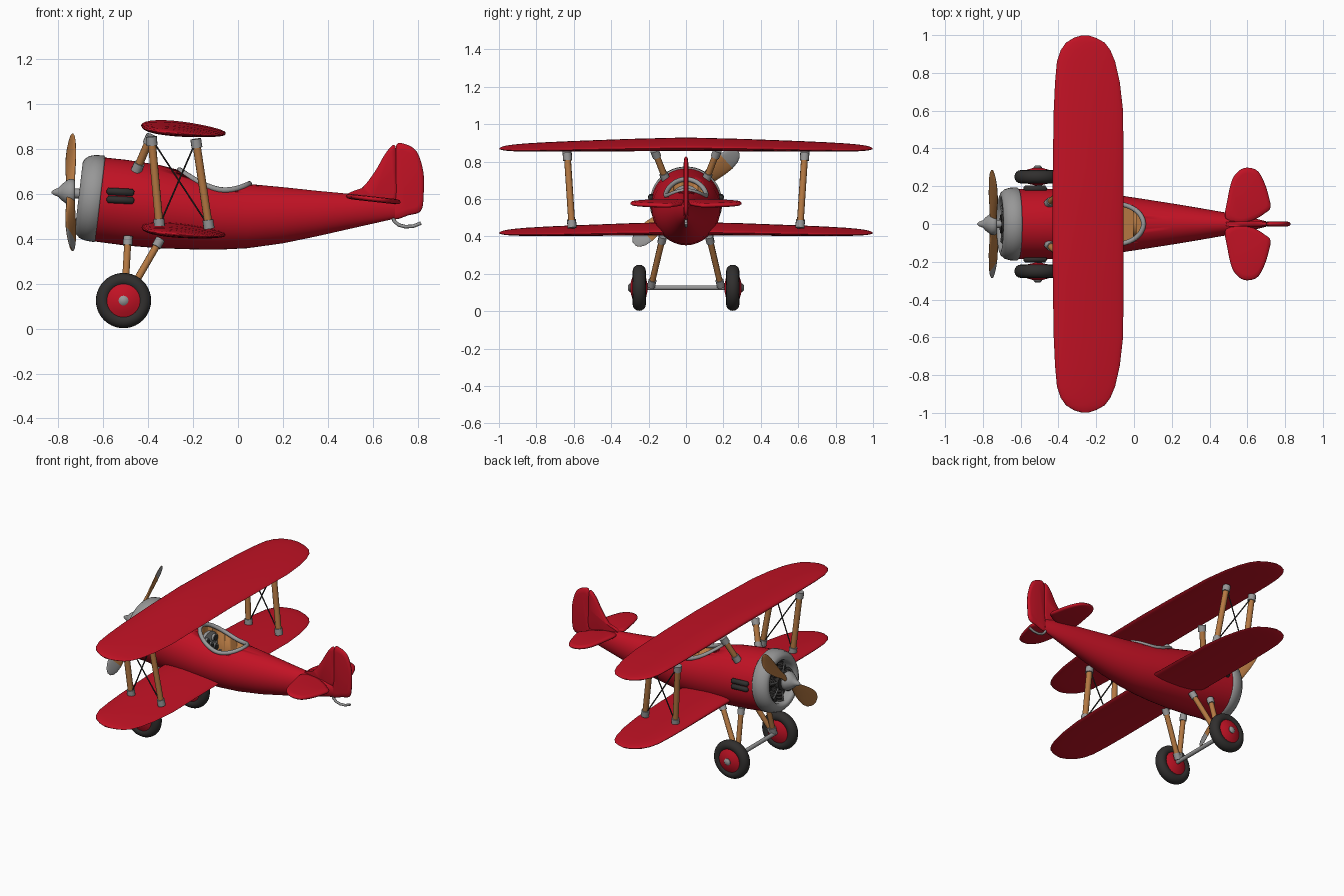
import bpy, bmesh, math
from math import sin, cos, pi, sqrt
from mathutils import Vector, Matrix

if "Cube" in bpy.data.objects:
    bpy.data.objects.remove(bpy.data.objects["Cube"])

def mat(name, c):
    m = bpy.data.materials.new(name)
    m.diffuse_color = (*c, 1)
    m.use_nodes = True
    m.node_tree.nodes["Principled BSDF"].inputs["Base Color"].default_value = m.diffuse_color
    return m

RED = mat("red paint", (0.54, 0.006, 0.018))
WOOD = mat("brown wood", (0.46, 0.19, 0.055))
GREY = mat("metal grey", (0.31, 0.31, 0.31))
DARK = mat("dark rubber", (0.03, 0.028, 0.027))

def finish(bm, name, mats, angle=40):
    bmesh.ops.recalc_face_normals(bm, faces=bm.faces)
    me = bpy.data.meshes.new(name)
    bm.to_mesh(me)
    bm.free()
    for m in mats:
        me.materials.append(m)
    ob = bpy.data.objects.new(name, me)
    bpy.context.collection.objects.link(ob)
    bpy.ops.object.select_all(action='DESELECT')
    ob.select_set(True)
    bpy.context.view_layer.objects.active = ob
    bpy.ops.object.shade_smooth_by_angle(angle=math.radians(angle))
    return ob

def loft(name, rings, mats, rule=None, angle=40, mtx=None):
    """Skin a list of equal closed rings and cap both ends."""
    bm = bmesh.new()
    rows = [[bm.verts.new(p) for p in r] for r in rings]
    n = len(rows[0])
    for a, b in zip(rows, rows[1:]):
        for i in range(n):
            bm.faces.new((a[i], a[(i + 1) % n], b[(i + 1) % n], b[i]))
    bm.faces.new(rows[0])
    bm.faces.new(rows[-1][::-1])
    if rule:
        for f in bm.faces:
            f.material_index = rule(f.calc_center_median())
    if mtx:
        bm.transform(mtx)
    return finish(bm, name, mats, angle)

def lathe(name, prof, m, start, axis, n=32, angle=40):
    """Revolve (distance, radius) points about an axis from start."""
    q = Vector(axis).to_track_quat('Z', 'Y').to_matrix().to_4x4()
    rings = [[(r * cos(2 * pi * i / n), r * sin(2 * pi * i / n), d) for i in range(n)] for d, r in prof]
    return loft(name, rings, [m], None, angle, Matrix.Translation(start) @ q)

def rod(name, p, q, r, m, n=12):
    d = Vector(q) - Vector(p)
    return lathe(name, [(0, r), (d.length, r)], m, p, d, n)

def strut(name, p, q, r=0.018):
    """Wooden strut with metal fittings on both ends."""
    p, q = Vector(p), Vector(q)
    u = (q - p).normalized()
    rod(name, p, q, r, WOOD)
    rod(name + "_top_fitting", p - u * 0.01, p + u * 0.03, r * 1.35, GREY)
    rod(name + "_bottom_fitting", q - u * 0.03, q + u * 0.01, r * 1.35, GREY)

def smooth(pts, k=5):
    """Closed rounded outline through the points."""
    out, n = [], len(pts)
    for i in range(n):
        a, b, c, d = (Vector(pts[(i + j) % n]) for j in (-1, 0, 1, 2))
        for s in range(k):
            t = s / k
            out.append(0.5 * (2 * b + (c - a) * t + (2 * a - 5 * b + 4 * c - d) * t * t + (3 * b - a - 3 * c + d) * t ** 3))
    return out

def plate(name, pts, half, place):
    """Thin rounded surface; place(u, v, w) maps it into the model."""
    o = smooth(pts)
    c = sum(o, Vector((0, 0))) / len(o)
    rings = []
    for s, w in ((0.8, -1), (0.95, -0.75), (1, -0.2), (1, 0.2), (0.95, 0.75), (0.8, 1)):
        rings.append([place(*(c + (p - c) * s), w * half) for p in o])
    return loft(name, rings, [RED], None, 60)

# Fuselage stations: x, top z, bottom z, half width
ST = [(-0.615, .762, .388, .186), (-0.5, .752, .37, .187), (-0.35, .729, .358, .183), (-0.2, .69, .353, .169),
      (-0.08, .662, .352, .152), (0.04, .645, .358, .134), (0.2, .63, .38, .109), (0.35, .614, .411, .084),
      (0.5, .6, .445, .058), (0.62, .588, .472, .035), (0.7, .575, .49, .014)]

def station(x):
    for a, b in zip(ST, ST[1:]):
        if x <= b[0]:
            t = (x - a[0]) / (b[0] - a[0])
            _, zt, zb, w = [i + (j - i) * t for i, j in zip(a, b)]
            return (zt + zb) / 2, (zt - zb) / 2, w

rings = []
for x, zt, zb, w in ST:
    zc, h = (zt + zb) / 2, (zt - zb) / 2
    k = 0.117 if x < -0.55 else 0
    rings.append([(x + k * h * sin(a), w * cos(a), zc + h * sin(a)) for a in [2 * pi * i / 48 for i in range(48)]])
body = loft("fuselage", rings, [RED, WOOD])

# Cockpit opening, rim and fittings
oval = [(-0.105 + 0.155 * cos(2 * pi * i / 48), 0.108 * sin(2 * pi * i / 48)) for i in range(48)]
cutter = loft("cockpit_cutter", [[(x, y, z) for x, y in oval] for z in (0.49, 0.9)], [RED, WOOD], lambda c: 1)
cutter.hide_render = True
cutter.hide_viewport = True
cut = body.modifiers.new("cockpit", 'BOOLEAN')
cut.operation, cut.object, cut.solver = 'DIFFERENCE', cutter, 'EXACT'
cu = bpy.data.curves.new("cockpit_rim", 'CURVE')
cu.dimensions, cu.bevel_depth, cu.bevel_resolution = '3D', 0.013, 3
sp = cu.splines.new('POLY')
sp.points.add(len(oval) - 1)
sp.use_cyclic_u = True
for p, (x, y) in zip(sp.points, oval):
    zc, h, w = station(x)
    p.co = (x, y, zc + h * sqrt(1 - (y / w) ** 2), 1)
cu.materials.append(GREY)
bpy.context.collection.objects.link(bpy.data.objects.new("cockpit_rim", cu))
loft("instrument_panel", [[(x, 0.085 * cos(a), 0.585 + 0.09 * sin(a)) for a in [2 * pi * i / 24 for i in range(24)]]
                          for x in (-0.225, -0.205)], [GREY])
for y, z in ((-0.04, .625), (0.04, .625), (0, .585), (-0.045, .56), (0.045, .56)):
    rod("gauge_rim", (-0.206, y, z), (-0.19, y, z), 0.024, GREY, 16)
    rod("gauge_face", (-0.192, y, z), (-0.188, y, z), 0.018, DARK, 16)
rod("control_stick", (-0.12, 0, .49), (-0.13, 0, .58), 0.008, GREY)
loft("seat_back", [[(x, 0.07 * cos(a), 0.53 + 0.07 * sin(a)) for a in [2 * pi * i / 24 for i in range(24)]]
                   for x in (-0.005, 0.012)], [WOOD])

# Engine cowl, tilted nose up
nose = Vector((-0.617, 0, 0.578))
ax = Vector((-cos(0.117), 0, sin(0.117)))
lathe("cowl", [(0, .15), (-0.004, .188), (0.002, .194), (0.04, .192), (0.068, .184), (0.086, .168), (0.093, .152),
               (0.088, .138), (0.075, .132), (0.02, .132)], GREY, nose, ax, 48, 60)
rod("engine_bay", nose + ax * 0.01, nose + ax * 0.03, 0.135, DARK, 32)
rod("crankcase", nose + ax * 0.02, nose + ax * 0.09, 0.05, DARK, 24)
side = Vector((0, 1, 0))
up = ax.cross(side)
for i in range(7):
    d = side * sin(2 * pi * i / 7) + up * cos(2 * pi * i / 7)
    c = nose + ax * 0.055
    lathe("engine_cylinder", [(0.03 + 0.01 * j, 0.024 if j % 2 else 0.018) for j in range(10)], DARK, c, d, 12, 20)
    rod("push_rod", c + ax * 0.022 + d * 0.04, c + ax * 0.022 + d * 0.12, 0.005, GREY, 8)

# Spinner and propeller
hub = Vector((-0.745, 0, 0.607))
rod("propeller_shaft", (-0.75, 0, .605), (-0.6, 0, .59), 0.022, GREY)
lathe("spinner", [(-0.02, .05), (-0.01, .06), (0.01, .058), (0.04, .036), (0.055, .02), (0.075, .012), (0.086, .003)],
      GREY, hub, (-1, 0, 0), 32, 60)
BL = [(0.02, .02, .014, 50), (0.1, .028, .012, 40), (0.18, .045, .010, 30), (0.24, .053, .009, 25), (0.29, .055, .008, 22),
      (0.33, .048, .007, 20), (0.358, .033, .005, 18), (0.372, .014, .003, 17)]
for k in (0, 1):
    rings = []
    for r, w, t, tw in BL:
        tw = math.radians(tw)
        ring = []
        for i in range(16):
            a, b = w * cos(pi * i / 8), t * sin(pi * i / 8)
            ring.append((a * sin(tw) + b * cos(tw), r, a * cos(tw) - b * sin(tw)))
        rings.append(ring)
    m = Matrix.Translation(hub) @ Matrix.Rotation(math.radians(42 + 180 * k), 4, 'X')
    back = lambda c: int(c.y > 0.28 and c.x * cos(0.38) - c.z * sin(0.38) > -99 and c.x > c.z * 0.38)
    loft("propeller_blade", rings, [WOOD, GREY], back, 50, m)

# Wings: y, leading x, trailing x, half thickness, centre z
WS = [(0, -.432, -.055, .036, .889), (0.3, -.43, -.055, .032, .885), (0.6, -.425, -.058, .026, .879),
      (0.75, -.418, -.075, .023, .875), (0.86, -.408, -.1, .019, .872), (0.92, -.388, -.125, .016, .87),
      (0.96, -.36, -.155, .012, .869), (0.985, -.32, -.2, .008, .868), (0.998, -.28, -.24, .003, .867)]
for name, dz in (("upper_wing", 0), ("lower_wing", -0.451)):
    rings = []
    for y, x0, x1, t, z in [(-s[0], *s[1:]) for s in WS[:0:-1]] + WS:
        ring = []
        for i in range(28):
            a = 2 * pi * i / 28
            u = (1 - cos(a)) / 2
            x = x0 + (x1 - x0) * u
            h = t * sin(a) * (1.15 - 0.5 * u)
            ring.append((x, y, z + dz - 0.085 * (x + 0.245) + h))
        rings.append(ring)
    loft(name, rings, [RED], None, 60)

# Struts, bracing wires, undercarriage and exhausts on both sides
for s in (-1, 1):
    ft, fb = (-0.385, s * .635, .845), (-0.35, s * .61, .46)
    rt, rb = (-0.187, s * .635, .835), (-0.13, s * .61, .455)
    strut("front_wing_strut", ft, fb)
    strut("rear_wing_strut", rt, rb)
    rod("bracing_wire", ft, rb, 0.004, DARK, 6)
    rod("bracing_wire", rt, fb, 0.004, DARK, 6)
    strut("cabane_strut", (-0.39, s * .165, .85), (-0.45, s * .11, .71))
    strut("front_gear_leg", (-0.49, s * .125, .40), (-0.505, s * .185, .14), 0.016)
    strut("rear_gear_leg", (-0.35, s * .125, .39), (-0.495, s * .185, .14), 0.016)
    w = Vector((-0.51, s * .25, .125))
    out = Vector((0, s, 0))
    lathe("tyre", [(0.035 * cos(a), 0.091 + 0.032 * sin(a)) for a in [pi * i / 8 for i in range(-4, 13)]],
          DARK, w, out, 40, 60)
    lathe("wheel_disc", [(-0.045, .015), (-0.035, .06), (-0.02, .088), (0.022, .088), (0.038, .055), (0.048, .02)],
          RED, w, out, 40, 50)
    lathe("hub_cap", [(0.03, .022), (0.052, .022), (0.06, .012)], GREY, w, out, 16)
    for z in (.612, .576):
        lathe("exhaust_pipe", [(0, .006), (0.008, .016), (0.115, .016), (0.123, .006)], DARK,
              (-0.585, s * .187, z), (1, 0, -0.05), 12, 60)
rod("axle", (-0.51, -0.25, .125), (-0.51, 0.25, .125), 0.013, GREY)

# Tail surfaces
plate("fin", [(0.48, .592), (0.55, .625), (0.61, .7), (0.66, .785), (0.70, .815), (0.706, .7), (0.70, .56), (0.6, .56)],
      0.013, lambda u, v, w: (u, w, v))
plate("rudder", [(0.705, .816), (0.74, .823), (0.795, .79), (0.825, .70), (0.827, .6), (0.815, .525), (0.76, .505),
                 (0.69, .492), (0.7, .6), (0.701, .72)], 0.012, lambda u, v, w: (u, w, v))
for s in (-1, 1):
    plate("tailplane", [(0.485, .03), (0.495, .13), (0.52, .235), (0.56, .285), (0.605, .298), (0.655, .28), (0.69, .22),
                        (0.715, .14), (0.722, .085), (0.69, .055), (0.64, .025), (0.56, .0)],
          0.012, lambda u, v, w: (u, s * v, 0.577 - 0.11 * (u - 0.6) + w))

# Tail skid
cu = bpy.data.curves.new("tail_skid", 'CURVE')
cu.dimensions, cu.bevel_depth, cu.bevel_resolution, cu.use_fill_caps = '3D', 0.008, 2, True
pts = [(0.685, .51), (0.695, .48), (0.715, .462), (0.745, .454), (0.78, .456), (0.815, .47)]
sp = cu.splines.new('POLY')
sp.points.add(len(pts) - 1)
for p, (x, z) in zip(sp.points, pts):
    p.co = (x, 0, z, 1)
cu.materials.append(GREY)
bpy.context.collection.objects.link(bpy.data.objects.new("tail_skid", cu))
